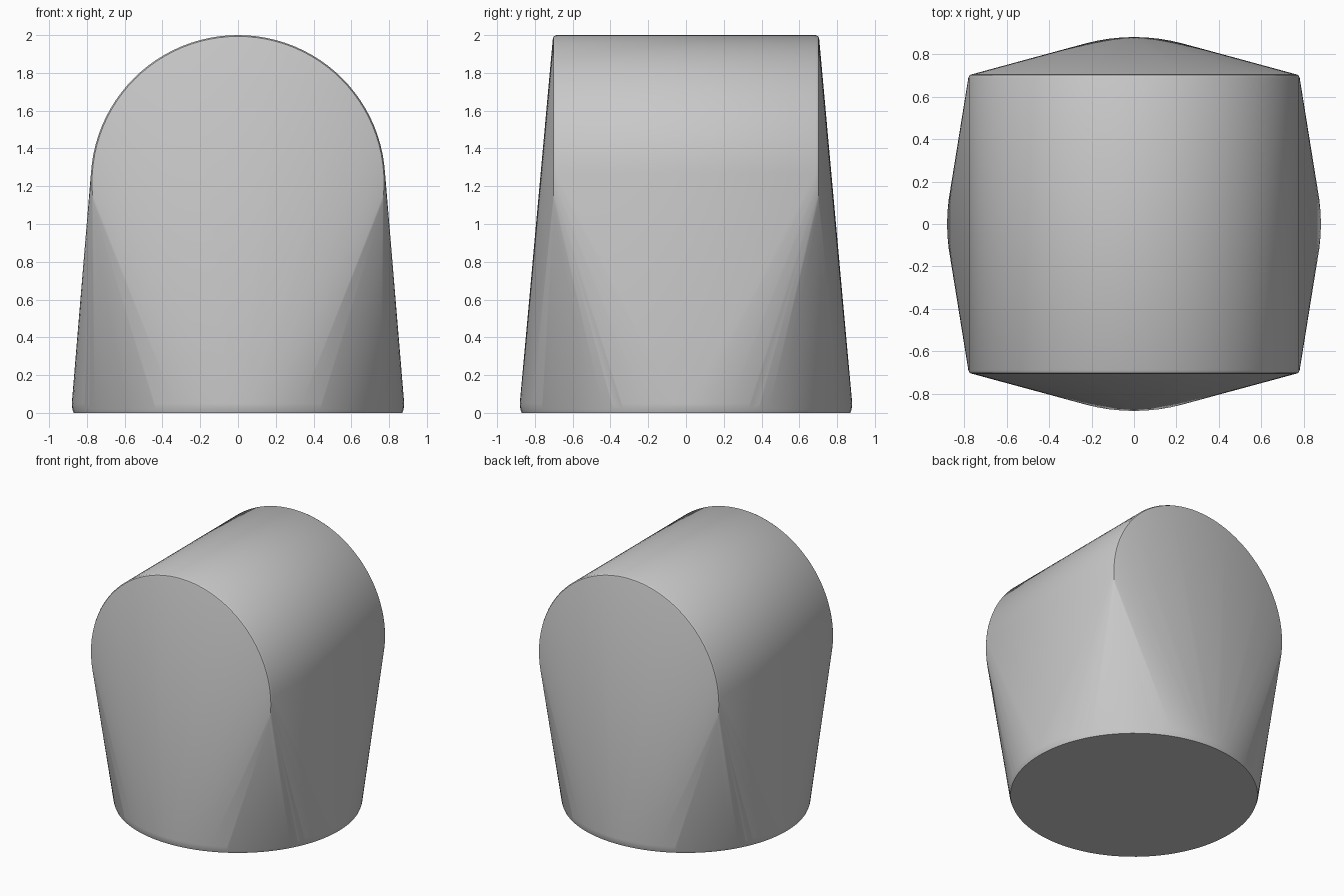
import bpy
import bmesh
from math import sin, cos, tau, radians

cube = bpy.data.objects.get("Cube")
if cube:
    bpy.data.objects.remove(cube, do_unlink=True)

SEGMENTS = 96
BARREL_RADIUS = 0.78
BARREL_Z = 2 - BARREL_RADIUS


def circle(radius):
    """Points of a flat circle."""
    angles = [tau * i / SEGMENTS for i in range(SEGMENTS)]
    return [(radius * cos(a), radius * sin(a)) for a in angles]


bm = bmesh.new()

# Round foot with a slightly eased lower edge
for z, radius in ((0, 0.87), (0.02, 0.877), (0.05, 0.88)):
    for x, y in circle(radius):
        bm.verts.new((x, y, z))

# Horizontal barrel top with rounded rims
for side in (-1, 1):
    for y, inset in ((0.705, 0.018), (0.701, 0.007), (0.688, 0)):
        for x, z in circle(BARREL_RADIUS - inset):
            bm.verts.new((x, side * y, BARREL_Z + z))

# Stretch one skin around the foot and the barrel
hull = bmesh.ops.convex_hull(bm, input=bm.verts[:])
loose = set(hull["geom_interior"]) | set(hull["geom_unused"])
bmesh.ops.delete(bm, geom=[v for v in loose if isinstance(v, bmesh.types.BMVert)],
                 context='VERTS')

# Merge the flat underside into one face
base = [f for f in bm.faces if all(v.co.z < 0.001 for v in f.verts)]
bmesh.ops.dissolve_faces(bm, faces=base)
bmesh.ops.recalc_face_normals(bm, faces=bm.faces[:])

mesh = bpy.data.meshes.new("rounded_block")
bm.to_mesh(mesh)
bm.free()
block = bpy.data.objects.new("rounded_block", mesh)
bpy.context.collection.objects.link(block)

# Plain grey finish
grey = bpy.data.materials.new("light_grey")
grey.use_nodes = True
colour = (0.58, 0.58, 0.58, 1)
grey.diffuse_color = colour
grey.node_tree.nodes["Principled BSDF"].inputs["Base Color"].default_value = colour
mesh.materials.append(grey)

# Smooth sides, crisp bottom edge
bpy.ops.object.select_all(action='DESELECT')
block.select_set(True)
bpy.context.view_layer.objects.active = block
bpy.ops.object.shade_smooth_by_angle(angle=radians(40))
